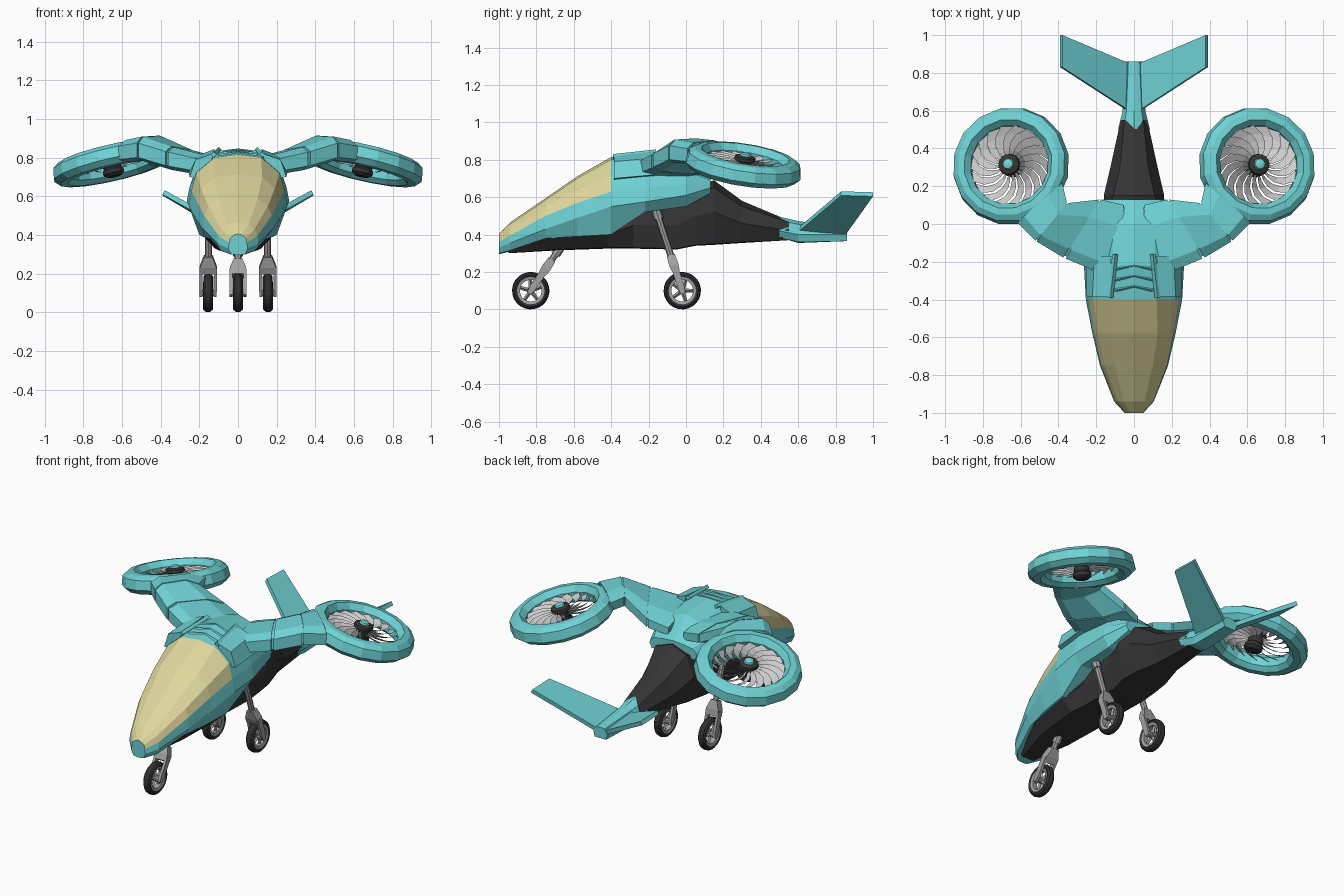
import bpy, bmesh, math
from mathutils import Matrix, Vector

if "Cube" in bpy.data.objects:
    bpy.data.objects.remove(bpy.data.objects["Cube"])

def material(name, r, g, b):
    m = bpy.data.materials.new(name)
    m.diffuse_color = (r, g, b, 1)
    m.use_nodes = True
    m.node_tree.nodes["Principled BSDF"].inputs["Base Color"].default_value = m.diffuse_color
    return m

TEAL = material("teal paint", 0.16, 0.65, 0.67)
DARK = material("charcoal hull", 0.035, 0.035, 0.037)
GREY = material("grey metal", 0.36, 0.36, 0.37)
GLASS = material("amber glass", 0.74, 0.68, 0.34)
LIGHT = material("light blade", 0.62, 0.62, 0.62)
TYRE = material("tyre rubber", 0.03, 0.03, 0.032)
I = Matrix.Identity(4)

def finish(name, bm, *mats):
    bmesh.ops.recalc_face_normals(bm, faces=bm.faces[:])
    me = bpy.data.meshes.new(name)
    bm.to_mesh(me)
    bm.free()
    for m in mats:
        me.materials.append(m)
    ob = bpy.data.objects.new(name, me)
    bpy.context.collection.objects.link(ob)
    return ob

def skin(bm, rings, M=I, cap=True, loop=False, mi=0):
    """Join closed rings of points with quads; returns the rows of faces."""
    vs = [[bm.verts.new(M @ Vector(p)) for p in r] for r in rings]
    n, rows = len(vs[0]), []
    for i in range(len(vs) if loop else len(vs) - 1):
        a, b = vs[i], vs[(i + 1) % len(vs)]
        rows.append([bm.faces.new((a[j], a[(j + 1) % n], b[(j + 1) % n], b[j])) for j in range(n)])
    ends = [bm.faces.new(vs[0]), bm.faces.new(vs[-1])] if cap and not loop else []
    for f in sum(rows, []) + ends:
        f.material_index = mi
    return rows

def lathe(bm, profile, n, M=I, cap=True, loop=False, mi=0):
    skin(bm, [[(r * math.cos(k * math.tau / n), r * math.sin(k * math.tau / n), z)
               for k in range(n)] for r, z in profile], M, cap, loop, mi)

def beam(bm, a, b, r1, r2=None, n=8, M=I, mi=0):
    a, b = Vector(a), Vector(b)
    lathe(bm, [(r1, 0), (r2 or r1, (b - a).length)], n,
          M @ Matrix.Translation(a) @ (b - a).to_track_quat('Z', 'Y').to_matrix().to_4x4(), mi=mi)

def sections(table):
    """Rows of y, bottom z, (x, z) pairs, top z become mirrored rings."""
    rings = []
    for y, zb, *p, zt in table:
        half = list(zip(p[::2], p[1::2]))
        rings.append([(0, y, zb)] + [(x, y, z) for x, z in half] + [(0, y, zt)]
                     + [(-x, y, z) for x, z in reversed(half)])
    return rings

# Upper shell with canopy frame and glass
shell = [
    (-1.0, .295, .035, .30, .05, .33, .045, .36, .04, .385, .02, .40, .405),
    (-.94, .31, .085, .315, .105, .355, .10, .395, .085, .43, .055, .455, .465),
    (-.75, .38, .145, .38, .18, .43, .175, .50, .155, .55, .10, .585, .595),
    (-.58, .39, .18, .39, .22, .49, .21, .57, .19, .64, .125, .70, .712),
    (-.40, .40, .20, .40, .255, .55, .24, .63, .215, .72, .12, .80, .815),
    (-.22, .52, .21, .52, .265, .575, .25, .65, .215, .75, .11, .83, .845),
    (0.0, .55, .19, .55, .23, .61, .22, .67, .19, .74, .11, .79, .825),
    (.13, .64, .15, .62, .165, .65, .16, .67, .135, .69, .07, .70, .705)]
bm = bmesh.new()
rows = skin(bm, sections(shell))
canopy = [r[j] for r in rows[:4] for j in range(3, 9)]
for f in canopy:
    f.material_index = 2
rim = bmesh.ops.inset_region(bm, faces=canopy, thickness=.026, depth=-.004, use_even_offset=True)
for f in rim["faces"]:
    f.material_index = 1
finish("upper_shell", bm, TEAL, GREY, GLASS)

# Dark belly and rear body
belly = [
    (-.95, .30, .04, .30, .06, .32, .03, .34, .34),
    (-.70, .315, .10, .32, .15, .385, .10, .42, .42),
    (-.42, .325, .12, .33, .185, .40, .12, .45, .45),
    (-.28, .325, .11, .33, .14, .45, .12, .54, .54),
    (-.05, .32, .11, .325, .14, .45, .13, .58, .60),
    (.05, .34, .12, .345, .16, .50, .15, .62, .66),
    (.15, .345, .11, .35, .16, .52, .11, .65, .69),
    (.30, .355, .07, .36, .125, .46, .075, .55, .58),
    (.55, .37, .05, .37, .07, .42, .05, .465, .475)]
bm = bmesh.new()
skin(bm, sections(belly))
finish("dark_belly", bm, DARK)

# Tail boom
bm = bmesh.new()
skin(bm, sections([
    (.50, .385, .06, .385, .085, .42, .055, .475, .495),
    (.60, .355, .045, .36, .06, .40, .04, .455, .472),
    (.86, .365, .04, .365, .05, .40, .03, .43, .435)]))
finish("tail_boom", bm, TEAL)

# Roof vent chevrons
bm = bmesh.new()
for k in range(3):
    y, z = -.35 + .055 * k, .822 + .008 * k
    for s in (-1, 1):
        beam(bm, (0, y + .02, z), (s * .1, y, z - .012), .009, n=4)
finish("roof_chevrons", bm, TEAL)

# Wing stations: front point, rear point, thickness
wing = [((.08, -.30, .74), (.05, .10, .74), .10), ((.37, -.18, .80), (.18, .13, .77), .12),
        ((.52, -.09, .845), (.355, .11, .855), .125), ((.62, .01, .83), (.38, .22, .853), .115)]
OUTLINE = [(0, -.35), (0, .25), (.15, .5), (.7, .5), (1, .2), (1, -.25), (.65, -.5), (.15, -.5)]

def wing_ring(t, k=1.0):
    i = min(int(t), 2)
    a, b, u = wing[i], wing[i + 1], t - i
    f, r = (Vector(a[e]).lerp(Vector(b[e]), u) for e in (0, 1))
    h = a[2] + (b[2] - a[2]) * u
    return [f.lerp(r, .5 + (c - .5) * k) + Vector((0, 0, d * h * k)) for c, d in OUTLINE]

def landing_gear(name, hub, top):
    hub, d = Vector(hub), Vector(top) - Vector(hub)
    length = d.length
    d.normalize()
    x = Vector((1, 0, 0))
    M = Matrix((x, d.cross(x), d)).transposed().to_4x4()
    M.translation = hub
    # Fork and strut
    bm = bmesh.new()
    for s in (-1, 1):
        skin(bm, [[(s * .029, -w, z), (s * .045, -w, z), (s * .045, w, z), (s * .029, w, z)]
                  for w, z in ((.012, -.018), (.018, .02), (.018, .14))], M)
    skin(bm, [[(-w, -q, z), (w, -q, z), (w, q, z), (-w, q, z)]
              for w, q, z in ((.045, .02, .108), (.042, .025, .145), (.022, .022, .2))], M)
    beam(bm, (0, 0, .18), (0, 0, length), .018, M=M)
    beam(bm, (0, 0, length - .05), (0, 0, length), .026, M=M)
    finish(name + "_strut", bm, GREY)
    # Tyre, rim, spokes
    W = M @ Matrix.Rotation(math.pi / 2, 4, 'Y')
    bm = bmesh.new()
    lathe(bm, [(.07, -.018), (.085, -.025), (.096, -.016), (.1, 0), (.096, .016), (.085, .025), (.07, .018)],
          24, W, loop=True)
    lathe(bm, [(.058, -.016), (.073, -.02), (.073, .02), (.058, .016)], 24, W, loop=True, mi=1)
    lathe(bm, [(.018, -.032), (.018, .032)], 10, W, mi=1)
    for k in range(5):
        a = k * math.tau / 5
        beam(bm, (0, 0, 0), (.062 * math.cos(a), .062 * math.sin(a), 0), .012, .009, 4, W, 1)
    finish(name + "_wheel", bm, TYRE, GREY)

landing_gear("front_gear", (0, -.83, .1), (0, -.67, .335))
for side, s in (("right", 1), ("left", -1)):
    S = Matrix.Diagonal((s, 1, 1, 1))
    landing_gear(side + "_gear", (s * .155, -.02, .1), (s * .152, -.16, .53))

    # Wing panels around a slightly smaller core, leaving panel grooves
    bm = bmesh.new()
    for i in range(3):
        skin(bm, [wing_ring(i + .03), wing_ring(i + .97)], S)
    skin(bm, [wing_ring(t, .93) for t in range(4)], S)
    finish(side + "_wing", bm, TEAL)

    # Fan duct, leaning outward and back
    M = S @ Matrix.Translation((.655, .31, .775)) @ \
        Vector((.23, .158, 1)).to_track_quat('Z', 'Y').to_matrix().to_4x4()
    bm = bmesh.new()
    lathe(bm, [(.212, .02), (.24, .056), (.275, .052), (.305, .03), (.315, -.025),
               (.285, -.055), (.245, -.058), (.215, -.035)], 16, M, loop=True)
    finish(side + "_duct", bm, TEAL)

    # Fan hub with cap
    bm = bmesh.new()
    lathe(bm, [(.035, -.075), (.055, -.06), (.055, -.04), (.045, -.03), (.045, .02), (.058, .025),
               (.055, .042), (.035, .05)], 14, M)
    lathe(bm, [(.032, .048), (.026, .06), (.01, .065)], 12, M, mi=1)
    finish(side + "_fan_hub", bm, DARK, TEAL)

    # Swept fan blades
    bm = bmesh.new()
    for k in range(18):
        prev = None
        for q in range(5):
            r = .04 + .043 * q
            a = k * math.tau / 18 + .55 * (q / 4) ** 2
            pair = [bm.verts.new(M @ Vector((r * math.cos(a + c), r * math.sin(a + c), z)))
                    for c, z in ((0, .018), (.31, -.008))]
            if prev:
                bm.faces.new((prev[0], prev[1], pair[1], pair[0]))
            prev = pair
    finish(side + "_fan_blades", bm, LIGHT)

    # Tail fin
    bm = bmesh.new()
    off = Vector((-.006, 0, .011))
    fin = [Vector(p) for p in ((.03, .60, .425), (.385, .83, .62), (.385, 1.0, .615), (.03, .85, .405))]
    skin(bm, [[p - off for p in fin], [p + off for p in fin]], S)
    finish(side + "_tail_fin", bm, TEAL)

    # Shoulder intake and roof ridge
    bm = bmesh.new()
    skin(bm, [[(.13, -.385, .82), (.22, -.385, .79), (.25, -.385, .70), (.15, -.385, .68)],
              [(.12, -.17, .845), (.21, -.17, .81), (.255, -.17, .72), (.15, -.17, .70)]], S)
    beam(bm, (.125, -.39, .815), (.1, -.16, .84), .015, n=4, M=S)
    finish(side + "_shoulder_intake", bm, TEAL)
